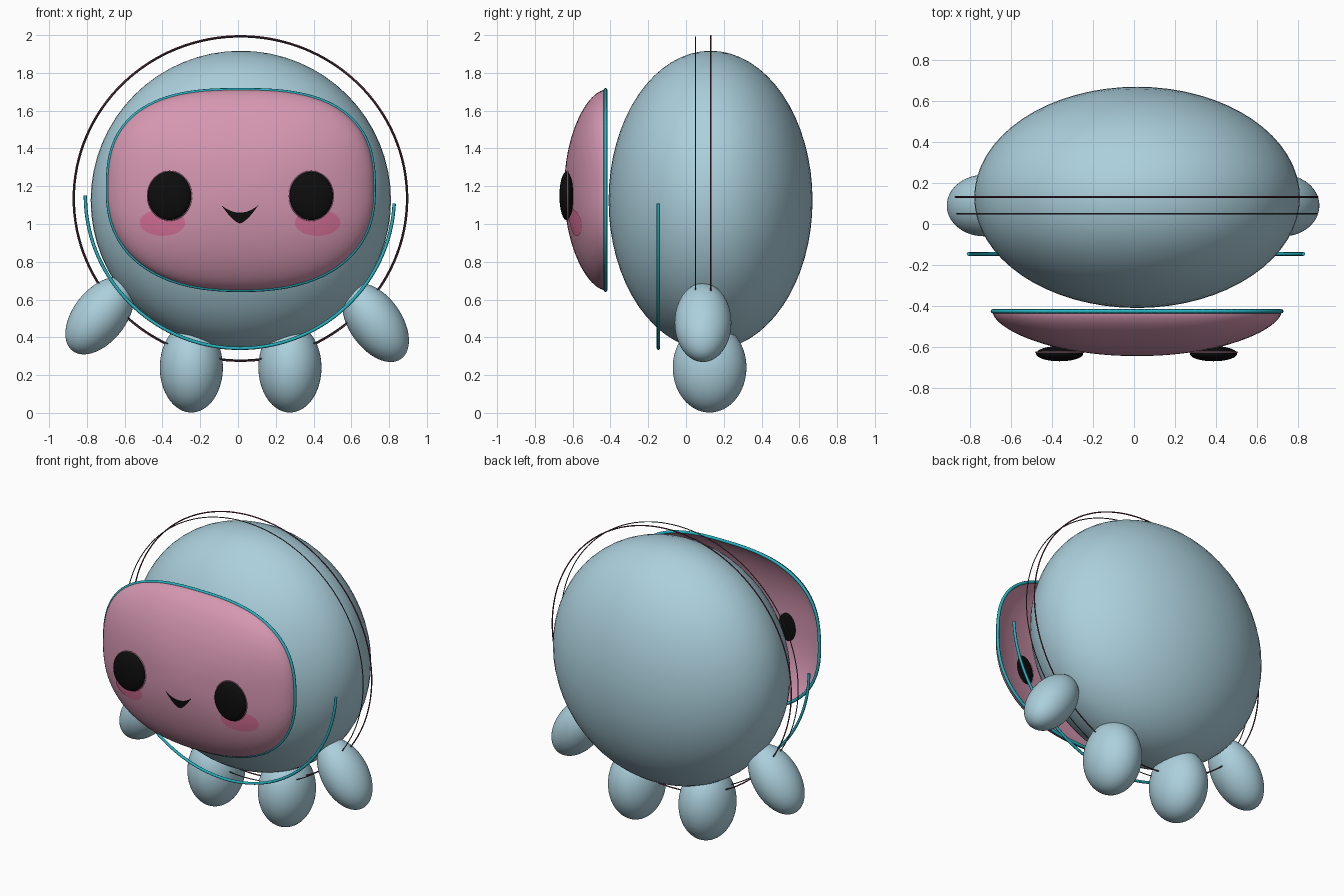
import bpy, bmesh
from math import sin, cos, pi, radians

if "Cube" in bpy.data.objects:
    bpy.data.objects.remove(bpy.data.objects["Cube"])


def material(name, rgb):
    m = bpy.data.materials.new(name)
    m.use_nodes = True
    m.diffuse_color = (*rgb, 1)
    m.node_tree.nodes["Principled BSDF"].inputs["Base Color"].default_value = (*rgb, 1)
    return m


BLUE = material("pale blue", (0.41, 0.63, 0.72))
PINK = material("soft pink", (0.67, 0.31, 0.44))
BLUSH = material("blush pink", (0.70, 0.17, 0.32))
TEAL = material("bright teal", (0.02, 0.45, 0.53))
BLACK = material("black", (0.004, 0.004, 0.004))
GREY = material("dark grey", (0.07, 0.07, 0.075))
MAROON = material("dark maroon", (0.13, 0.04, 0.06))

MID = 0.015            # centre line of the character
FACE_Z = 1.18          # centre height of the face
FACE_W, FACE_H = 0.705, 0.53
FACE_BACK, FACE_DEPTH = -0.43, 0.215


def ellipsoid(name, loc, radii, mat, tilt=0):
    bpy.ops.mesh.primitive_uv_sphere_add(segments=64, ring_count=32, location=loc,
                                         rotation=(0, radians(tilt), 0))
    ob = bpy.context.object
    ob.name = name
    ob.scale = radii
    ob.data.materials.append(mat)
    bpy.ops.object.shade_smooth()
    return ob


def tube(name, points, radius, mat, closed=True):
    cu = bpy.data.curves.new(name, "CURVE")
    cu.dimensions = "3D"
    cu.bevel_depth = radius
    cu.bevel_resolution = 2
    cu.use_fill_caps = True
    sp = cu.splines.new("POLY")
    sp.points.add(len(points) - 1)
    for p, co in zip(sp.points, points):
        p.co = (*co, 1)
    sp.use_cyclic_u = closed
    cu.materials.append(mat)
    ob = bpy.data.objects.new(name, cu)
    bpy.context.collection.objects.link(ob)
    return ob


def oval(cx, cz, rx, rz, y, start=0, end=360, n=128):
    angles = [radians(start + (end - start) * i / n) for i in range(n + 1)]
    if end - start == 360:
        angles.pop()
    return [(cx + rx * cos(a), y, cz + rz * sin(a)) for a in angles]


def mesh_object(name, bm, mat):
    me = bpy.data.meshes.new(name)
    bmesh.ops.recalc_face_normals(bm, faces=bm.faces)
    # open sheets should face the front
    if sum(f.normal.y * f.calc_area() for f in bm.faces) > 0:
        bmesh.ops.reverse_faces(bm, faces=bm.faces)
    for f in bm.faces:
        f.smooth = True
    bm.to_mesh(me)
    bm.free()
    me.materials.append(mat)
    ob = bpy.data.objects.new(name, me)
    bpy.context.collection.objects.link(ob)
    return ob


# Face outline: rounded rectangle, squarer at the top than the bottom
def power(z):
    return 2.7 if z > 0 else 2.35


def outline(a, w, h):
    c, s = cos(a), sin(a)
    n = power(s)
    k = (abs(c) ** n + abs(s) ** n) ** (-1 / n)
    return w * c * k, h * s * k


def face_y(x, z):
    u, v = abs(x - MID) / FACE_W, abs(z - FACE_Z) / FACE_H
    n = power(z - FACE_Z)
    r = min(1, (u ** n + v ** n) ** (1 / n))
    return FACE_BACK - FACE_DEPTH * (1 - r * r) ** 0.6


def grid_sheet(name, rows, mat, tip=None, closed=True):
    bm = bmesh.new()
    vr = [[bm.verts.new(p) for p in row] for row in rows]
    n = len(rows[0])
    for a, b in zip(vr, vr[1:]):
        for i in range(n if closed else n - 1):
            j = (i + 1) % n
            bm.faces.new((a[i], a[j], b[j], b[i]))
    if tip:
        t = bm.verts.new(tip)
        for i in range(n):
            bm.faces.new((vr[-1][i], vr[-1][(i + 1) % n], t))
    bmesh.ops.remove_doubles(bm, verts=bm.verts, dist=0.0001)
    return mesh_object(name, bm, mat)


# Body and limbs
ellipsoid("body", (MID, 0.13, 1.125), (0.795, 0.54, 0.792), BLUE)
ellipsoid("right_arm", (-0.732, 0.09, 0.514), (0.14, 0.15, 0.235), BLUE, 38)
ellipsoid("left_arm", (0.728, 0.09, 0.478), (0.14, 0.15, 0.235), BLUE, -35)
for side, x in (("right", -0.247), ("left", 0.275)):
    ellipsoid(side + "_leg", (x, 0.125, 0.24), (0.167, 0.195, 0.238), BLUE)

# Domed face shell, open at the back
rows = []
for i in range(20):
    r = cos(i / 20 * pi / 2)
    ring = []
    for k in range(96):
        x, z = outline(2 * pi * k / 96, FACE_W * r, FACE_H * r)
        y = FACE_BACK - FACE_DEPTH * (1 - r * r) ** 0.6
        ring.append((MID + x, y, FACE_Z + z))
    rows.append(ring)
grid_sheet("face_shell", rows, PINK, (MID, FACE_BACK - FACE_DEPTH, FACE_Z))

# Teal trim around the face
trim = [outline(2 * pi * k / 128, FACE_W, FACE_H) for k in range(128)]
tube("face_trim", [(MID + x, -0.426, FACE_Z + z) for x, z in trim], 0.01, TEAL)

# Eyes with fine outlines, and cheeks that follow the face
for side, ex, cx in (("right", -0.363, -0.40), ("left", 0.388, 0.422)):
    ellipsoid(side + "_eye", (ex, -0.633, 1.149), (0.115, 0.037, 0.128), BLACK)
    tube(side + "_eye_outline", oval(ex, 1.149, 0.117, 0.13, -0.626), 0.003, PINK)
    cheek = [[(x, face_y(x, z) - 0.004, z) for x, _, z in
              oval(cx, 1.007, 0.12 * r, 0.07 * r, 0, n=48)] for r in (1, 0.75, 0.5, 0.25)]
    grid_sheet(side + "_cheek", cheek, BLUSH, (cx, face_y(cx, 1.007) - 0.004, 1.007))

# Smiling mouth
mouth = []
for t in (0, 0.5, 1):
    row = []
    for i in range(33):
        u = i / 16 - 1
        top = 1.10 - 0.04 * (1 - u * u)
        low = 1.10 - 0.097 * (1 - abs(u) ** 1.5)
        x, z = 0.01 + 0.098 * u, top + (low - top) * t
        row.append((x, face_y(x, z) - 0.005, z))
    mouth.append(row)
grid_sheet("mouth", mouth, BLACK, closed=False)

# Half hoop in front of the body
tube("front_hoop", oval(0.01, 1.15, 0.818, 0.808, -0.146, 180, 357), 0.009, TEAL, False)

# Two thin full hoops around the body
tube("middle_hoop", oval(0.013, 1.135, 0.879, 0.855, 0.05), 0.003, GREY)
tube("back_hoop", oval(0.013, 1.135, 0.885, 0.861, 0.132), 0.004, MAROON)
